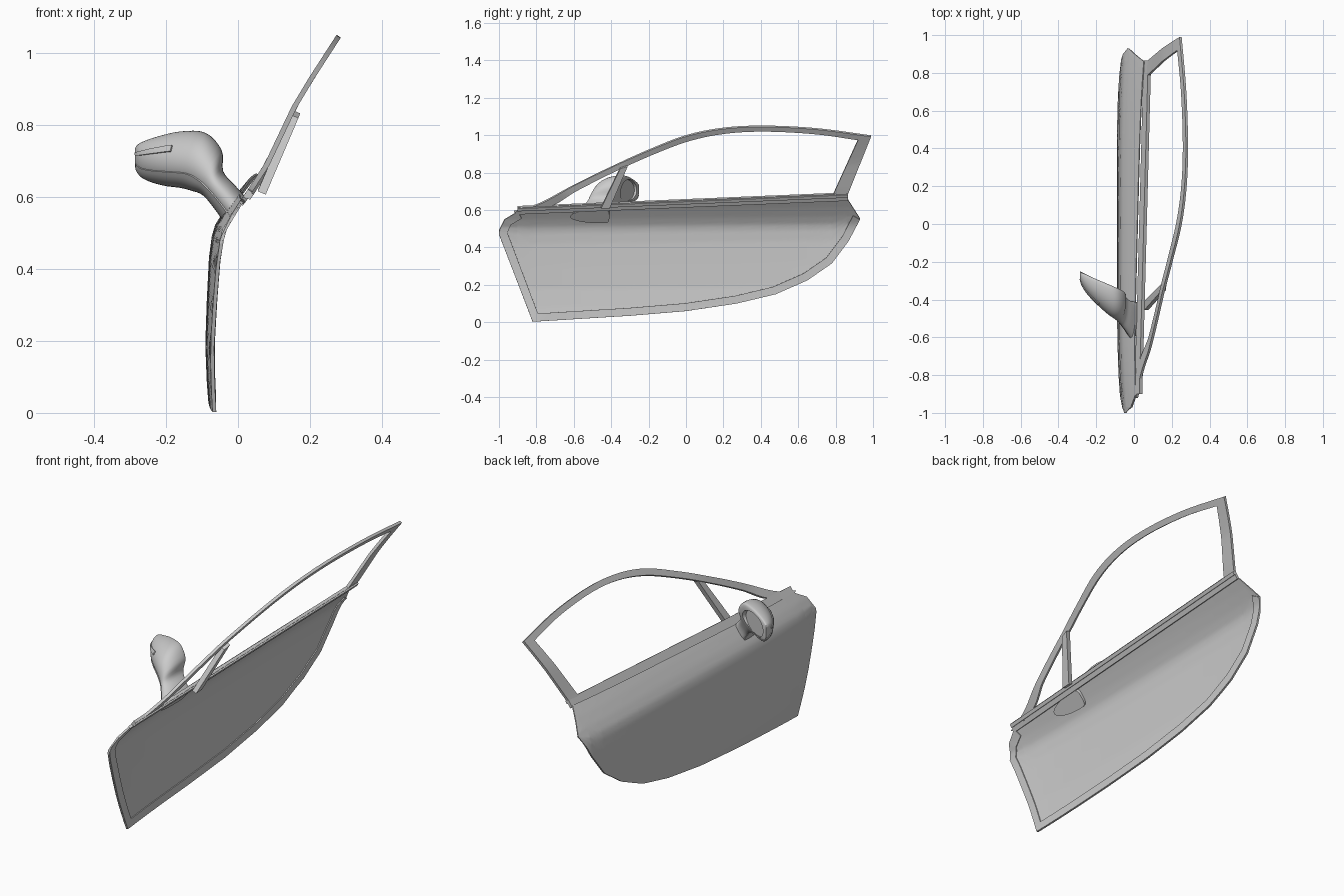
import bpy
from math import sin, cos, pi
from mathutils import Matrix, Vector

if "Cube" in bpy.data.objects:
    bpy.data.objects.remove(bpy.data.objects["Cube"])


def lin(pts, v):
    """Piecewise linear lookup in sorted rows (key, value)."""
    for (a, fa), (b, fb) in zip(pts, pts[1:]):
        if v <= b:
            return fa + (fb - fa) * max(0, v - a) / (b - a)
    return pts[-1][1]


def curve(rows, t):
    """Smooth (Catmull-Rom) point on a list of tuples at fractional index t."""
    i = min(int(t), len(rows) - 2)
    f = t - i
    p1, p2 = Vector(rows[i]), Vector(rows[i + 1])
    p0 = Vector(rows[i - 1]) if i else 2 * p1 - p2
    p3 = Vector(rows[i + 2]) if i + 2 < len(rows) else 2 * p2 - p1
    return 0.5 * (2 * p1 + (p2 - p0) * f + (2 * p0 - 5 * p1 + 4 * p2 - p3) * f * f
                  + (3 * p1 - p0 - 3 * p2 + p3) * f ** 3)


def apply_all(ob, angle=0.6):
    bpy.ops.object.select_all(action='DESELECT')
    bpy.context.view_layer.objects.active = ob
    ob.select_set(True)
    for m in list(ob.modifiers):
        bpy.ops.object.modifier_apply(modifier=m.name)
    bpy.ops.object.shade_smooth_by_angle(angle=angle)


def sheet(name, grid, thick=0, wrap=False):
    """Grid of points -> surface; thickened, or closed with end caps if wrap."""
    n, m = len(grid), len(grid[0])
    faces = [(i * m + j, i * m + (j + 1) % m, (i + 1) * m + (j + 1) % m, (i + 1) * m + j)
             for i in range(n - 1) for j in range(m if wrap else m - 1)]
    if wrap:
        faces += [tuple(range(m))[::-1], tuple(range((n - 1) * m, n * m))]
    me = bpy.data.meshes.new(name)
    me.from_pydata([tuple(p) for row in grid for p in row], [], faces)
    ob = bpy.data.objects.new(name, me)
    bpy.context.collection.objects.link(ob)
    if thick:
        s = ob.modifiers.new("thick", 'SOLIDIFY')
        s.thickness, s.offset = thick, 0
    bpy.context.view_layer.objects.active = ob
    bpy.ops.object.mode_set(mode='EDIT')
    bpy.ops.mesh.select_all(action='SELECT')
    bpy.ops.mesh.normals_make_consistent()
    bpy.ops.object.mode_set(mode='OBJECT')
    if not wrap:
        apply_all(ob)
    return ob


# Side profiles: skin x by height, window plane x by height
SKIN = [(0, -.078), (.08, -.084), (.18, -.088), (.3, -.084), (.42, -.078),
        (.48, -.07), (.51, -.061), (.55, -.036), (.6, .002), (.66, .052), (.75, .12)]
GLASS = [(.55, -.015), (.6, .022), (.69, .08), (.85, .156), (.93, .204), (1.06, .288)]
BOTTOM = [(-1, .47), (-.82, .003), (-.3, .035), (0, .06), (.27, .1), (.48, .15), (.65, .225),
          (.78, .315), (.87, .435), (.93, .55)]
TOP = [(-1, .49), (-.97, .55), (-.9, .592), (.86, .665), (.93, .555)]


def skin_x(y, z):
    return lin(SKIN, z - .01 * (y + .9)) + .02 * (y / .97) ** 4


def glass_x(z):
    return lin(GLASS, z)


# Outer door skin
ys = sorted({round(-1 + 1.93 * i / 60, 4) for i in range(61)} | {p[0] for p in BOTTOM + TOP})
grid = []
for y in ys:
    b, t = lin(BOTTOM, y), lin(TOP, y)
    grid.append([(skin_x(y, z), y, z) for z in (b + (t - b) * k / 44 for k in range(45))])
sheet("door_skin", grid, .006)

# Folded hem flange around the inside of the skin
path = [(-.9, .592), (-.97, .55), (-1, .48)] + BOTTOM[1:]
hem = []
for i, p in enumerate(path):
    p = Vector(p)
    d1 = (p - Vector(path[i - 1])).normalized() if i else None
    d2 = (Vector(path[i + 1]) - p).normalized() if i + 1 < len(path) else d1
    d1 = d1 or d2
    n1, n2 = Vector((-d1.y, d1.x)), Vector((-d2.y, d2.x))
    m = (n1 + n2) / (1 + n1.dot(n2))
    hem.append((p, p + m * .042))
grid = []
for (a, b), (c, d) in zip(hem, hem[1:]):
    for k in range(9):
        o, i = a.lerp(c, k / 8), b.lerp(d, k / 8)
        if not grid or k:
            grid.append([(skin_x(*o.lerp(i, s / 4)) + .005 + .004 * s / 4, *o.lerp(i, s / 4))
                         for s in range(5)])
sheet("hem_flange", grid, .005)


# Belt line trim and its seal
def belt(name, low, high, dx, thick):
    rows = []
    for k in range(31):
        y = -.9 + 1.765 * k / 30
        z = .592 + .073 * k / 30
        rows.append([(glass_x(z + h) + dx, y, z + h) for h in (low, high)])
    sheet(name, rows, thick)


belt("belt_trim", -.012, .026, 0, .014)
belt("belt_seal", .003, .018, .012, .008)

# Window frame: roof arc with front corner, then rear pillar
OUTER = [(-.92, .592), (-.78, .636), (-.6, .732), (-.4, .83), (-.2, .92), (0, .997),
         (.2, 1.037), (.42, 1.048), (.7, 1.034), (.99, .996)]
INNER = [(-.9, .585), (-.725, .622), (-.585, .704), (-.39, .803), (-.192, .893), (.01, .97),
         (.205, 1.011), (.42, 1.023), (.69, 1.009), (.92, .977)]


def frame_pt(p):
    return (glass_x(p[1]), *p)


grid = []
for k in range(73):
    a, b = curve(OUTER, k / 8), curve(INNER, k / 8)
    grid.append([frame_pt(a), frame_pt(b)])
sheet("window_frame_arc", grid, .014)
grid = []
for k in range(13):
    f = k / 12
    a = Vector((.99, .996)).lerp(Vector((.865, .685)), f)
    b = Vector((.92, .977)).lerp(Vector((.785, .68)), f)
    grid.append([frame_pt(a), frame_pt(b)])
sheet("rear_pillar", grid, .014)

# Front quarter window divider bar
sheet("quarter_divider", [[(.157, -.352, .825), (.162, -.312, .838)],
                          [(.066, -.455, .612), (.066, -.408, .614)]], .024)

# Mirror housing sections: low x, low z, high x, high z, front y, back y
MIRROR = [(-.035, .53, .022, .6, -.62, -.41), (-.067, .575, -.01, .635, -.57, -.405),
          (-.097, .609, -.041, .672, -.53, -.38), (-.13, .622, -.045, .73, -.51, -.355),
          (-.16, .63, -.09, .779, -.485, -.332), (-.2, .635, -.16, .783, -.44, -.304),
          (-.24, .645, -.23, .767, -.385, -.276), (-.27, .66, -.274, .75, -.33, -.257),
          (-.286, .683, -.286, .737, -.29, -.25)]


def mirror_pt(i, t, k=1):
    """Point on the housing: rounded ahead, flattened behind."""
    lx, lz, hx, hz, f, b = curve(MIRROR, i)
    c, s = cos(t), sin(t)
    r, mid = b - f, b - .22 * (b - f)
    if c > 1e-6:
        c, s = .22 * c ** .4, (1 if s > 0 else -1) * abs(s) ** .6
    else:
        c *= .78
    return ((lx + hx) / 2 + k * s * (hx - lx) / 2, mid + k * r * c,
            (lz + hz) / 2 + k * s * (hz - lz) / 2)


housing = sheet("mirror_housing", [[mirror_pt(i / 4, 2 * pi * j / 48) for j in range(48)]
                                   for i in range(33)], wrap=True)

# Recess for the mirror glass
bpy.ops.mesh.primitive_cylinder_add(vertices=40, radius=1, depth=2)
cutter = bpy.context.object
cutter.name = "glass_cutter"
cutter.hide_render = True
d = Vector((-.89, .455, 0)).normalized()
up = Vector((0, 0, 1))
n = d.cross(up)
axes = Matrix((d * .098, up * .058, n * .014)).transposed().to_4x4()
cutter.data.transform(Matrix.Translation((-.172, -.308, .706)) @ axes)
cut = housing.modifiers.new("recess", 'BOOLEAN')
cut.operation, cut.object, cut.solver = 'DIFFERENCE', cutter, 'EXACT'
apply_all(housing)
bpy.data.objects.remove(cutter)


# Mirror lower cover and indicator strip hug the housing
def patch(name, i0, i1, t0, t1, k, thick):
    sheet(name, [[mirror_pt(i0 + (i1 - i0) * a / 24, pi * (t0 + (t1 - t0) * b / 10), k)
                  for b in range(11)] for a in range(25)], thick)


patch("mirror_lower_cover", .3, 7.8, 1.17, 1.7, 1.02, .005)
patch("mirror_indicator", 5.2, 7.9, .84, .92, 1.02, .006)
